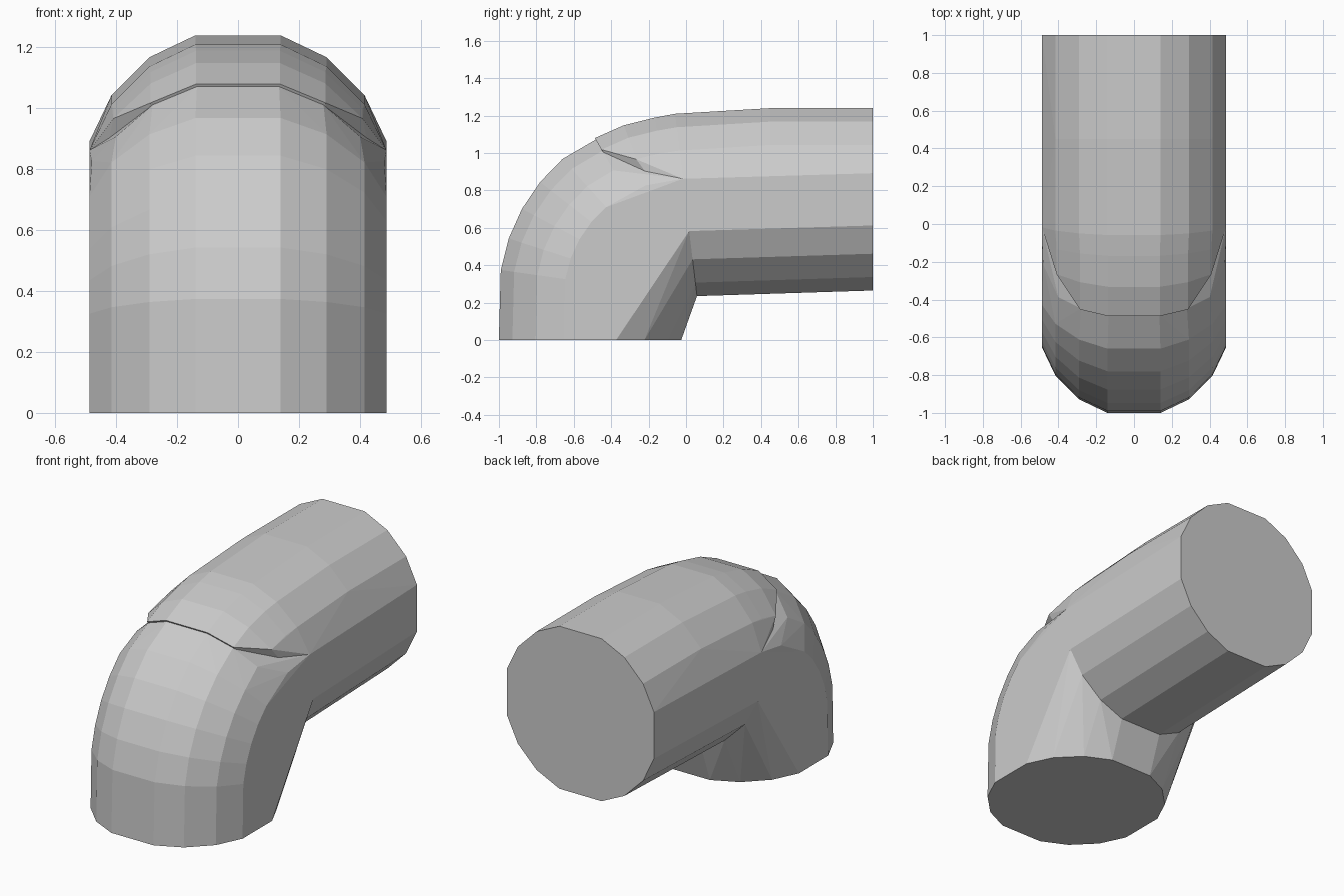
import bpy, bmesh
from math import sin, cos, radians
from mathutils import Vector

if "Cube" in bpy.data.objects:
    bpy.data.objects.remove(bpy.data.objects["Cube"])

# Pipe cross-section: 16 sides with wider flats at the top, bottom and sides
QUARTER = [16, 35, 55, 74]
ANGLES = [radians(q + a) for q in (0, 90, 180, 270) for a in QUARTER]
SECTION = [(0.507 * cos(a), 0.507 * sin(a)) for a in ANGLES]


def bend_ring(deg, scale=1.0):
    """Section in the elbow; 0 = upright pipe, 90 = level pipe."""
    a = radians(deg)
    mid = 0.515 - 0.03 * deg / 90
    return [Vector((u * scale, -(mid + v * scale) * cos(a),
                    0.235 + (mid + v * scale) * sin(a))) for u, v in SECTION]


def level_ring(y, z, lean=0.0):
    return [Vector((u, y - lean * v, z + v)) for u, v in SECTION]


def hull(name, points):
    bm = bmesh.new()
    for p in points:
        bm.verts.new(p)
    res = bmesh.ops.convex_hull(bm, input=bm.verts[:])
    junk = {g for k in ("geom_interior", "geom_unused") for g in res[k]
            if isinstance(g, bmesh.types.BMVert)}
    bmesh.ops.delete(bm, geom=list(junk), context='VERTS')
    bmesh.ops.dissolve_limit(bm, angle_limit=radians(0.5),
                             verts=bm.verts[:], edges=bm.edges[:])
    bmesh.ops.recalc_face_normals(bm, faces=bm.faces[:])
    mesh = bpy.data.meshes.new(name)
    bm.to_mesh(mesh)
    bm.free()
    obj = bpy.data.objects.new(name, mesh)
    bpy.context.collection.objects.link(obj)
    return obj


corner = level_ring(0.0, 0.722, 0.12)

# Lower half: upright foot and outer curve, up to the seam
lower = [Vector((u, -0.513 - v, 0)) for u, v in SECTION]
for deg in (8, 18, 28, 38, 48):
    lower += bend_ring(deg)
lower += bend_ring(60, 0.965)
lower += [p for d in (70, 80) for p in bend_ring(d, 0.985) if p.z < 0.96]
lower += [p for p in corner if p.z < 0.96]
hull("lower_elbow", lower)

# Upper half: level pipe with the top of the curve, slightly proud of the seam
upper = [p for d in (60, 70, 80) for p in bend_ring(d, 0.985) if p.z > 0.94]
upper += corner
upper += [p for p in level_ring(0.45, 0.752) if p.z > 1.0]
upper += level_ring(1.0, 0.752)
hull("level_pipe", upper)
